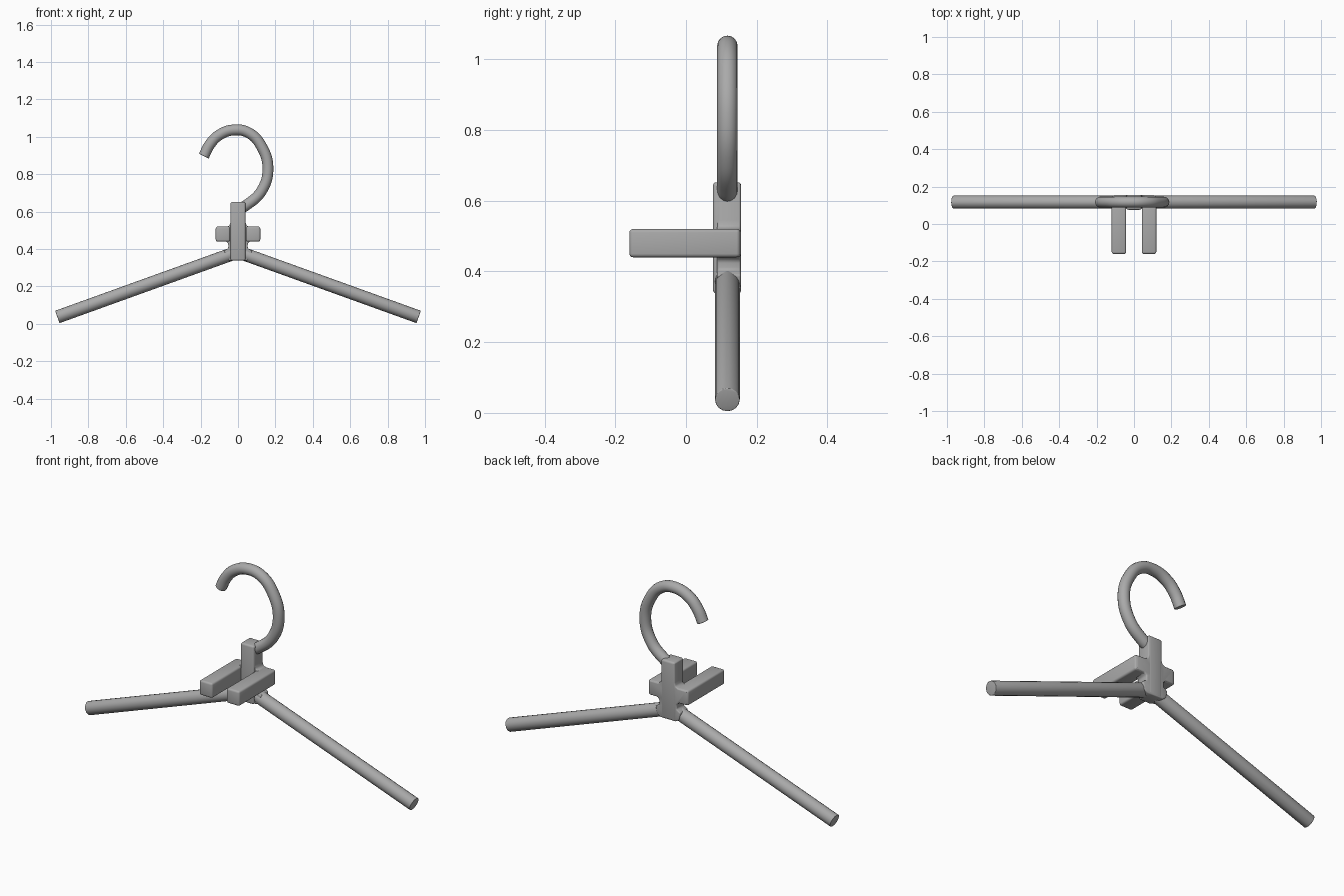
import bpy, bmesh, math
from mathutils import Vector

cube = bpy.data.objects.get("Cube")
if cube:
    bpy.data.objects.remove(cube, do_unlink=True)

Y = 0.117  # depth of the hanger's central plane

grey = bpy.data.materials.new("plain grey")
grey.use_nodes = True
GREY = (0.4, 0.4, 0.4, 1)
grey.diffuse_color = GREY
grey.node_tree.nodes["Principled BSDF"].inputs["Base Color"].default_value = GREY


def finish(obj, bevel=0):
    """Material, rounded edges and smooth shading."""
    if not obj.data.materials:
        obj.data.materials.append(grey)
    bpy.ops.object.select_all(action="DESELECT")
    obj.select_set(True)
    bpy.context.view_layer.objects.active = obj
    if bevel:
        mod = obj.modifiers.new("rounded edges", "BEVEL")
        mod.width, mod.segments = bevel, 3
        mod.limit_method, mod.angle_limit = "ANGLE", math.radians(40)
        bpy.ops.object.modifier_apply(modifier=mod.name)
    bpy.ops.object.shade_smooth_by_angle(angle=math.radians(35))


def box(name, lo, hi, bevel):
    lo, hi = Vector(lo), Vector(hi)
    bpy.ops.mesh.primitive_cube_add(size=1, location=(lo + hi) / 2)
    obj = bpy.context.object
    obj.name = name
    obj.scale = hi - lo
    bpy.ops.object.transform_apply(location=False, rotation=False, scale=True)
    finish(obj, bevel)


def tube(name, points, radius, smooth):
    """Round bar swept along points in the x-z plane."""
    curve = bpy.data.curves.new(name, "CURVE")
    curve.dimensions = "3D"
    curve.bevel_depth, curve.bevel_resolution = radius, 6
    curve.use_fill_caps = True
    curve.resolution_u = 10
    spline = curve.splines.new("BEZIER")
    spline.bezier_points.add(len(points) - 1)
    for bp, (x, z) in zip(spline.bezier_points, points):
        bp.co = (x, Y, z)
        bp.handle_left_type = bp.handle_right_type = "AUTO" if smooth else "VECTOR"
    obj = bpy.data.objects.new(name, curve)
    bpy.context.collection.objects.link(obj)
    bpy.ops.object.select_all(action="DESELECT")
    obj.select_set(True)
    bpy.context.view_layer.objects.active = obj
    bpy.ops.object.convert(target="MESH")
    obj = bpy.context.object
    bm = bmesh.new()
    bm.from_mesh(obj.data)
    bmesh.ops.remove_doubles(bm, verts=bm.verts, dist=0.0001)
    bmesh.ops.recalc_face_normals(bm, faces=bm.faces)
    bm.to_mesh(obj.data)
    bm.free()
    return obj


# Sloping arms with rounded tips
for side, label in ((1, "left"), (-1, "right")):
    arm = tube(label + "_arm", [(0, 0.385), (side * 0.966, 0.037)], 0.035, False)
    finish(arm, 0.02)

# Hook
hook_path = [(0.0, 0.61), (0.045, 0.635), (0.125, 0.71), (0.16, 0.83), (0.125, 0.95),
             (0.06, 1.02), (-0.02, 1.037), (-0.1, 1.01), (-0.15, 0.96), (-0.183, 0.897)]
finish(tube("hook", hook_path, 0.029, True), 0.006)

# Central cross-shaped body, half outline mirrored
half = [(0.045, 0.338), (0.065, 0.35), (0.075, 0.39), (0.052, 0.405), (0.052, 0.43), (0.065, 0.442),
        (0.11, 0.442), (0.11, 0.518), (0.06, 0.518), (0.045, 0.526), (0.04, 0.545), (0.04, 0.65)]
outline = half + [(-x, z) for x, z in reversed(half)]
mesh = bpy.data.meshes.new("body")
bm = bmesh.new()
face = bm.faces.new([bm.verts.new((x, 0.088, z)) for x, z in outline])
new = bmesh.ops.extrude_face_region(bm, geom=[face])["geom"]
bmesh.ops.translate(bm, vec=(0, 0.067, 0), verts=[v for v in new if isinstance(v, bmesh.types.BMVert)])
bmesh.ops.recalc_face_normals(bm, faces=bm.faces)
bm.to_mesh(mesh)
bm.free()
body = bpy.data.objects.new("body", mesh)
bpy.context.collection.objects.link(body)
finish(body, 0.006)

# Raised spine in front of the body
box("spine", (-0.04, 0.076, 0.338), (0.04, 0.156, 0.652), 0.01)

# Two forward prongs
for side, label in ((1, "left"), (-1, "right")):
    x = sorted((side * 0.042, side * 0.119))
    box(label + "_prong", (x[0], -0.16, 0.44), (x[1], 0.153, 0.52), 0.01)
